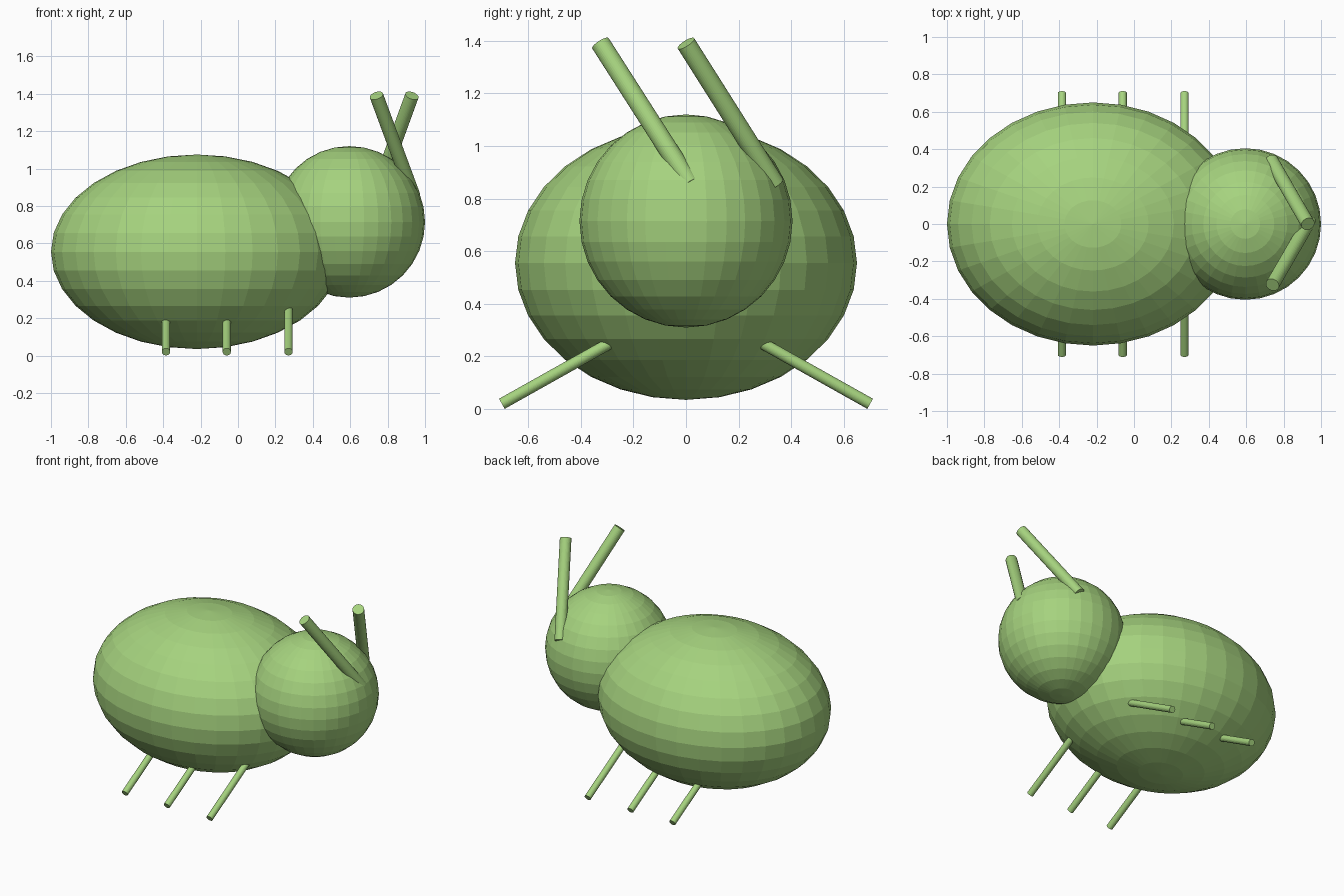
import bpy
from mathutils import Vector

if "Cube" in bpy.data.objects:
    bpy.data.objects.remove(bpy.data.objects["Cube"])

green = bpy.data.materials.new("bug_green")
green.diffuse_color = (0.38, 0.65, 0.21, 1)
green.use_nodes = True
green.node_tree.nodes["Principled BSDF"].inputs["Base Color"].default_value = green.diffuse_color


def finish(name):
    ob = bpy.context.object
    ob.name = name
    ob.data.materials.append(green)
    return ob


def ball(name, centre, radii):
    bpy.ops.mesh.primitive_uv_sphere_add(segments=32, ring_count=16, radius=1, location=centre)
    finish(name).scale = radii


def rod(name, start, end, radius):
    a, b = Vector(start), Vector(end)
    bpy.ops.mesh.primitive_cylinder_add(vertices=32, radius=radius, depth=(b - a).length,
                                        location=(a + b) / 2)
    finish(name).rotation_euler = (b - a).to_track_quat('Z', 'Y').to_euler()


# Body and head
ball("body", (-0.22, 0, 0.555), (0.78, 0.65, 0.52))
ball("head", (0.595, 0, 0.715), (0.405, 0.405, 0.405))

# Antennae, both leaning towards -y and crossing in front view
rod("antenna_near", (0.938, 0.017, 0.855), (0.74, -0.325, 1.39), 0.037)
rod("antenna_far", (0.735, 0.338, 0.855), (0.93, 0.0, 1.39), 0.037)

# Three pairs of splayed legs
for label, x in (("rear", -0.385), ("middle", -0.06), ("front", 0.27)):
    for side, s in (("left", 1), ("right", -1)):
        rod(f"{label}_leg_{side}", (x, s * 0.29, 0.25), (x, s * 0.70, 0.02), 0.022)
